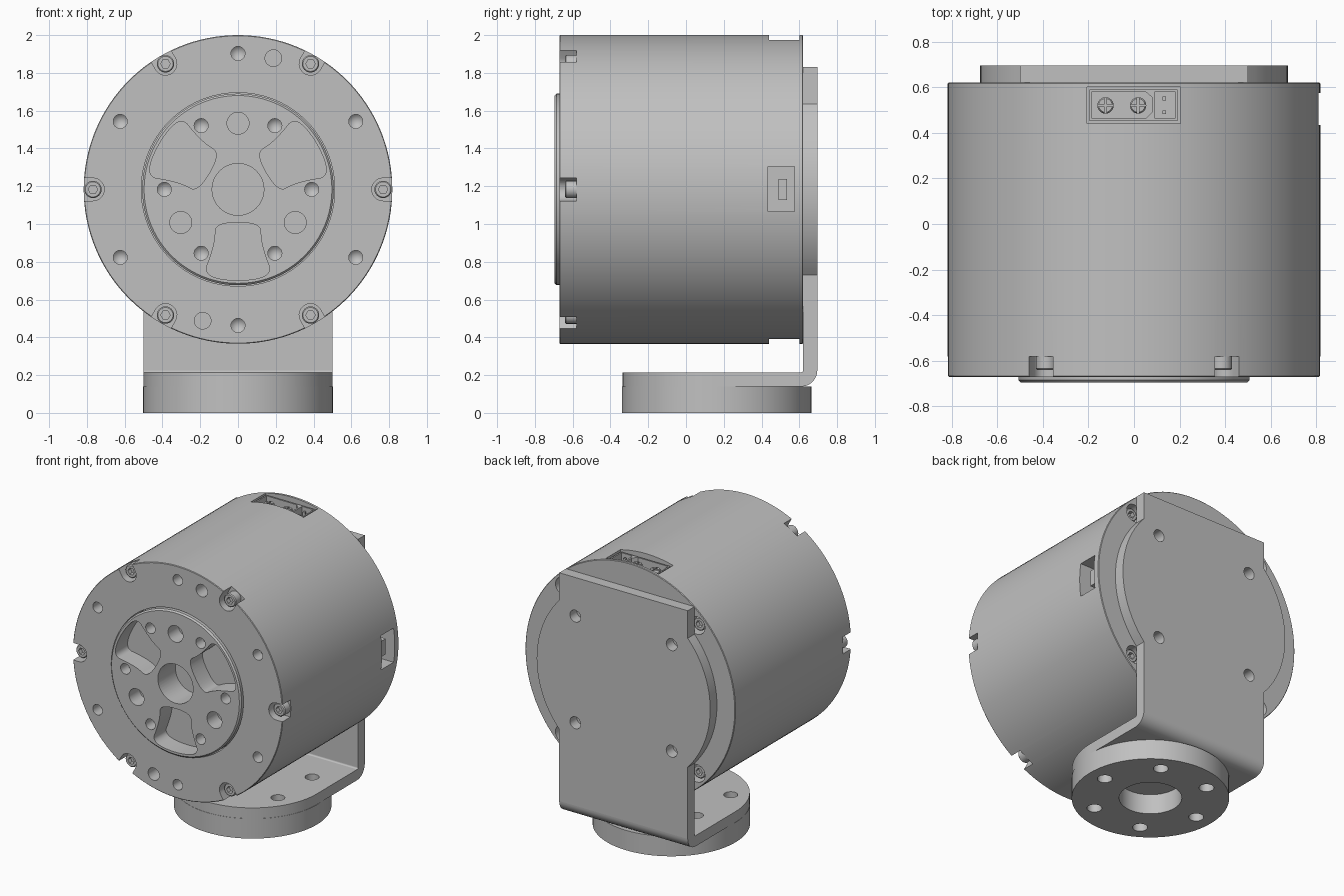
import bpy, bmesh
from math import sin, cos, pi, radians, sqrt
from mathutils import Matrix, Vector

if "Cube" in bpy.data.objects:
    bpy.data.objects.remove(bpy.data.objects["Cube"])

GREY = (0.53, 0.53, 0.53, 1)
metal = bpy.data.materials.new("plain_grey")
metal.use_nodes = True
metal.diffuse_color = GREY
metal.node_tree.nodes["Principled BSDF"].inputs["Base Color"].default_value = GREY

AXIS_Z, R = 1.183, 0.817
CENTRE = Matrix.Translation((0, 0, AXIS_Z))
FRONT = CENTRE @ Matrix.Rotation(pi / 2, 4, 'X')      # local z points out of the front
BASE = Matrix.Translation((0, 0.163, 0))              # vertical axis of the foot
ALONG_X = Matrix(((0, 0, 1, 0), (1, 0, 0, 0), (0, 1, 0, 0), (0, 0, 0, 1)))


def at(x, y, z=0):
    return Matrix.Translation((x, y, z))


def ring(n, r, start=0):
    angles = [radians(start) + 2 * pi * i / n for i in range(n)]
    return [(r * cos(a), r * sin(a)) for a in angles]


def arc(r, a, b, n=24, centre=(0, 0)):
    steps = [radians(a + (b - a) * i / n) for i in range(n + 1)]
    return [(centre[0] + r * cos(t), centre[1] + r * sin(t)) for t in steps]


def rect(x0, x1, y0, y1):
    return [(x0, y0), (x1, y0), (x1, y1), (x0, y1)]


def rounded(pts, times=3):
    for _ in range(times):
        new = []
        for i, p in enumerate(pts):
            p, q = Vector(p), Vector(pts[(i + 1) % len(pts)])
            new += [p.lerp(q, 0.25), p.lerp(q, 0.75)]
        pts = new
    return pts


def prism(bm, pts, lo, hi, m=Matrix()):
    bottom = [bm.verts.new(m @ Vector((p[0], p[1], lo))) for p in pts]
    top = [bm.verts.new(m @ Vector((p[0], p[1], hi))) for p in pts]
    bm.faces.new(bottom)
    bm.faces.new(top)
    for i in range(len(pts)):
        j = (i + 1) % len(pts)
        bm.faces.new((bottom[i], bottom[j], top[j], top[i]))


def lathe(bm, profile, m=Matrix(), steps=24):
    vs = [bm.verts.new(m @ Vector((r, 0, h))) for r, h in profile]
    es = [bm.edges.new(pair) for pair in zip(vs, vs[1:])]
    axis = m.to_3x3() @ Vector((0, 0, 1))
    bmesh.ops.spin(bm, geom=vs + es, cent=m.translation, axis=axis,
                   angle=2 * pi, steps=steps)
    bmesh.ops.remove_doubles(bm, verts=bm.verts[:], dist=1e-5)


def drill(bm, r, top, depth, m):
    """Blind hole with a pointed end."""
    lathe(bm, [(0, top + 0.02), (r, top + 0.02), (r, top - depth), (0, top - depth - r)], m)


def part(name, bm):
    bmesh.ops.recalc_face_normals(bm, faces=bm.faces[:])
    mesh = bpy.data.meshes.new(name)
    bm.to_mesh(mesh)
    bm.free()
    mesh.materials.append(metal)
    obj = bpy.data.objects.new(name, mesh)
    bpy.context.scene.collection.objects.link(obj)
    return obj


def activate(obj):
    bpy.ops.object.select_all(action='DESELECT')
    obj.select_set(True)
    bpy.context.view_layer.objects.active = obj


def finish(obj, cutter_bm=None):
    """Cut the part if needed, then smooth it with sharp edges kept."""
    activate(obj)
    if cutter_bm:
        cutter = part("cutter", cutter_bm)
        cutter.hide_render = True
        mod = obj.modifiers.new("cut", 'BOOLEAN')
        mod.operation, mod.solver, mod.object = 'DIFFERENCE', 'EXACT', cutter
        activate(obj)
        bpy.ops.object.modifier_apply(modifier=mod.name)
        bpy.data.objects.remove(cutter)
    bpy.ops.object.shade_smooth_by_angle(angle=radians(30))


# Motor housing with its bore, screw notches, drilled holes and socket recesses
bm, cut = bmesh.new(), bmesh.new()
lathe(bm, [(0, 0.67), (R - 0.004, 0.67), (R, 0.666), (R, -0.616), (R - 0.004, -0.62), (0, -0.62)],
      FRONT, 128)
lathe(cut, [(0, 0.7), (0.512, 0.7), (0.512, 0.45), (0, 0.45)], FRONT, 96)
for k in range(6):
    turn = FRONT @ Matrix.Rotation(k * pi / 3, 4, 'Z')
    notch = arc(0.06, 90, 270, 16, (0.768, 0)) + [(0.9, -0.06), (0.9, 0.06)]
    prism(cut, notch, 0.58, 0.7, turn)
for x, y in ring(6, 0.72, 30):
    drill(cut, 0.037, 0.67, 0.08, FRONT @ at(x, y))
for s in (1, -1):
    prism(cut, ring(24, 0.044), 0.57, 0.7, FRONT @ at(0.187 * s, 0.695 * s))
rear_spots = ring(4, 0.735, 45)
for x, y in rear_spots:
    prism(cut, ring(24, 0.062), -0.7, -0.53, FRONT @ at(x, y))
TOP, BOTTOM, SIDE = [CENTRE @ Matrix.Rotation(radians(a), 4, 'Y') for a in (0, 180, 90)]
for m in (TOP, BOTTOM):
    prism(cut, rect(-0.207, 0.203, 0.44, 0.6), 0.68, 0.9, m)
prism(cut, rect(-0.122, 0.118, 0.435, 0.575), 0.68, 0.9, SIDE)
finish(part("motor_housing", bm), cut)

# Output hub with pockets, bores and threaded holes
bm, cut = bmesh.new(), bmesh.new()
lathe(bm, [(0, 0.695), (0.497, 0.695), (0.507, 0.685), (0.507, 0.45), (0, 0.45)], FRONT, 96)
prism(cut, ring(48, 0.137), 0.5, 0.75, FRONT)
half = [(0.175, 0.12), (0.27, 0.12), (0.37, 0.15), (0.43, 0.175), (0.47, 0.13)]
pocket = rounded(half + [(0.485, 0)] + [(r, -w) for r, w in reversed(half)])
for a in (30, 150, 270):
    prism(cut, pocket, 0.56, 0.75, FRONT @ Matrix.Rotation(radians(a), 4, 'Z'))
for x, y in ring(3, 0.35, 90):
    prism(cut, ring(32, 0.058), 0.58, 0.75, FRONT @ at(x, y))
for x, y in ring(6, 0.39):
    drill(cut, 0.037, 0.695, 0.08, FRONT @ at(x, y))
finish(part("output_hub", bm), cut)


# Socket head screws, front and rear
def screws(name, spots, low, high, m):
    bm, cut = bmesh.new(), bmesh.new()
    for x, y in spots:
        lathe(bm, [(0, high), (0.04, high), (0.046, high - 0.006), (0.046, low), (0, low)],
              m @ at(x, y))
        prism(cut, ring(6, 0.025), high - 0.03, high + 0.02, m @ at(x, y))
    finish(part(name, bm), cut)


screws("front_screws", ring(6, 0.768), 0.579, 0.64, FRONT)
REAR = FRONT @ Matrix.Rotation(pi, 4, 'X')
screws("rear_screws", rear_spots, 0.529, 0.595, REAR)

# Power sockets, above and below
for name, m in (("top", TOP), ("bottom", BOTTOM)):
    bm, cut = bmesh.new(), bmesh.new()
    prism(bm, rect(-0.195, 0.19, 0.452, 0.59), 0.679, 0.785, m)
    well = [(-0.185, 0.462), (0.05, 0.462), (0.08, 0.49), (0.08, 0.555), (0.05, 0.58), (-0.185, 0.58)]
    prism(cut, well, 0.72, 0.82, m)
    prism(cut, rect(0.092, 0.18, 0.462, 0.58), 0.72, 0.82, m)
    finish(part(name + "_power_socket", bm), cut)
    bm, cut = bmesh.new(), bmesh.new()
    for x in (-0.125, 0.018):
        pin = m @ at(x, 0.52)
        lathe(bm, [(0, 0.775), (0.03, 0.775), (0.036, 0.765), (0.036, 0.719), (0, 0.719)], pin)
        cross = [(a, b) for s, t in ((1, 1), (-1, 1), (-1, -1), (1, -1))
                 for a, b in ([(0.05, 0.004), (0.004, 0.004), (0.004, 0.05)][::s * t])
                 for a, b in [(a * s, b * t)]]
        prism(cut, cross, 0.74, 0.8, pin)
    for y in (0.49, 0.55):
        prism(bm, rect(0.124, 0.14, y - 0.008, y + 0.008), 0.719, 0.77, m)
    finish(part(name + "_contacts", bm), cut)

# Signal socket on the side
bm, cut = bmesh.new(), bmesh.new()
prism(bm, rect(-0.1, 0.1, 0.447, 0.565), 0.679, 0.802, SIDE)
prism(cut, rect(-0.08, 0.08, 0.465, 0.555), 0.71, 0.85, SIDE)
prism(cut, rect(-0.03, 0.03, 0.55, 0.6), 0.73, 0.85, SIDE)
finish(part("signal_socket", bm), cut)
bm = bmesh.new()
prism(bm, rect(-0.055, 0.055, 0.49, 0.535), 0.709, 0.775, SIDE)
finish(part("signal_contacts", bm))

# Bracket back plate: a strip with round shoulders
bm, cut = bmesh.new(), bmesh.new()
lean = 42.2
outline = ([(-0.5, 0.225 - AXIS_Z), (0.5, 0.225 - AXIS_Z)] + arc(0.675, -lean, lean)
           + [(0.5, 0.647), (-0.5, 0.647)] + arc(0.675, 180 - lean, 180 + lean))
prism(bm, outline, -0.695, -0.62, FRONT)
for x, y in ring(4, 0.53, 45):
    prism(cut, ring(24, 0.042), -0.75, -0.6, FRONT @ at(x, y))
finish(part("bracket_back_plate", bm), cut)

# Bracket bend
bm = bmesh.new()
bend = arc(0.085, -90, 0, 12, (0.61, 0.225)) + arc(0.01, 0, -90, 6, (0.61, 0.225))
prism(bm, bend, -0.5, 0.5, ALONG_X)
finish(part("bracket_bend", bm))

# Bracket shelf with a round front
bm, cut = bmesh.new(), bmesh.new()
prism(bm, arc(0.5, 180, 360, 48) + [(0.5, 0.447), (-0.5, 0.447)], 0.14, 0.215, BASE)
for x, y in ring(6, 0.38, 30):
    prism(cut, ring(24, 0.045), 0.1, 0.3, BASE @ at(x, y))
finish(part("bracket_shelf", bm), cut)

# Round foot with a centre bore and bolt holes
bm, cut = bmesh.new(), bmesh.new()
prism(bm, ring(96, 0.502), 0, 0.14, BASE)
prism(cut, ring(48, 0.2), -0.1, 0.2, BASE)
for x, y in ring(6, 0.38):
    prism(cut, ring(24, 0.048), -0.1, 0.12, BASE @ at(x, y))
finish(part("round_foot", bm), cut)
